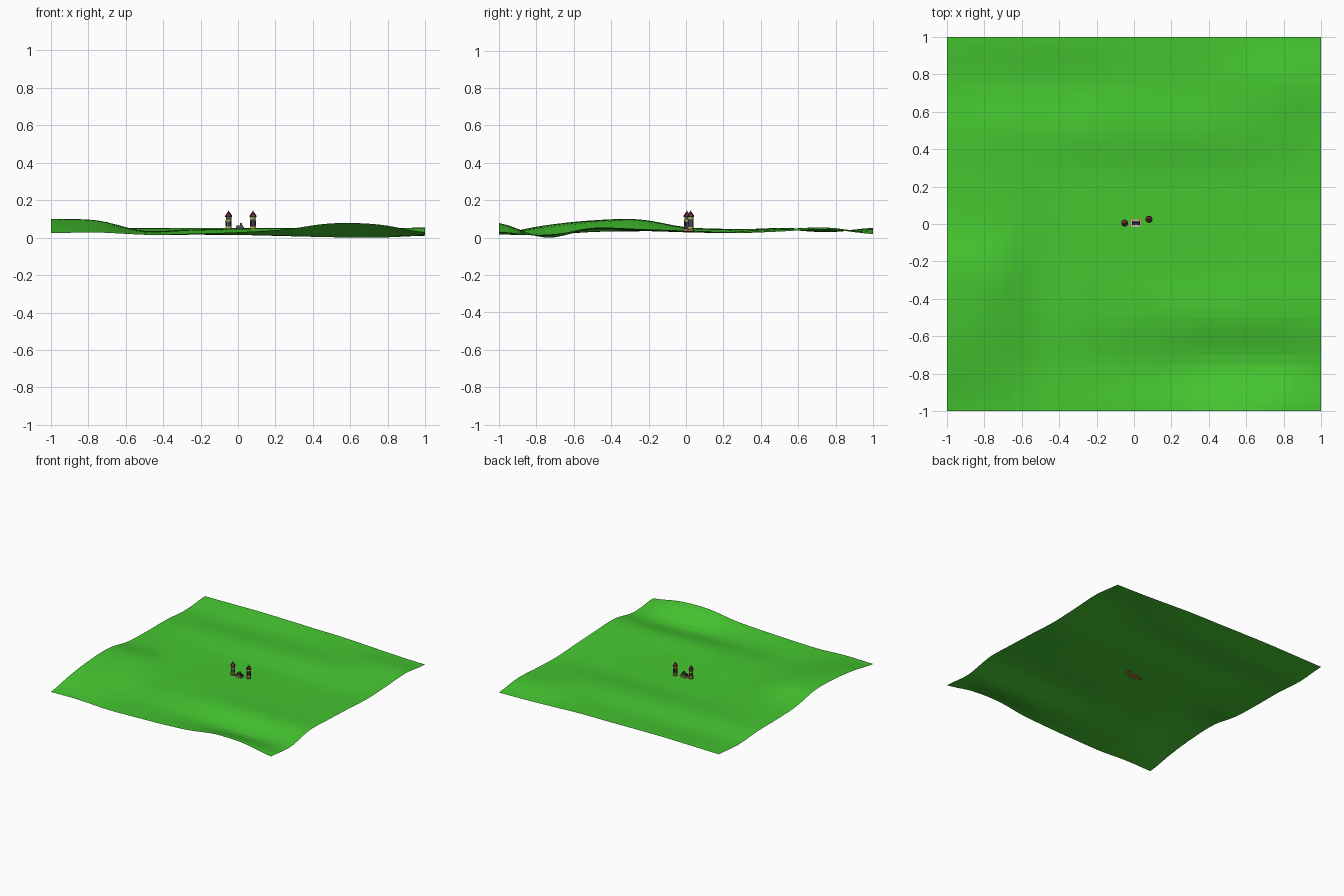
import bpy, bmesh, math
from mathutils import Vector

cube = bpy.data.objects.get("Cube")
if cube:
    bpy.data.objects.remove(cube, do_unlink=True)


def material(name, r, g, b):
    m = bpy.data.materials.new(name)
    m.use_nodes = True
    m.diffuse_color = (r, g, b, 1)
    m.node_tree.nodes["Principled BSDF"].inputs["Base Color"].default_value = (r, g, b, 1)
    return m


grass = material("grass_green", 0.06, 0.57, 0.03)
stone = material("dark_stone", 0.09, 0.09, 0.11)
pale = material("pale_grey", 0.55, 0.55, 0.5)
gold = material("gold", 0.65, 0.48, 0.04)
red = material("roof_red", 0.3, 0.04, 0.05)
dark = material("near_black", 0.02, 0.02, 0.035)
orange = material("orange_clay", 0.5, 0.16, 0.04)


def finish(name, bm, mat):
    me = bpy.data.meshes.new(name)
    bm.to_mesh(me)
    bm.free()
    me.materials.append(mat)
    ob = bpy.data.objects.new(name, me)
    bpy.context.collection.objects.link(ob)
    return ob


def box(name, centre, size, mat):
    bm = bmesh.new()
    bmesh.ops.create_cube(bm, size=1)
    for v in bm.verts:
        v.co = Vector(centre) + Vector(a * b for a, b in zip(v.co, size))
    return finish(name, bm, mat)


def tube(name, x, y, z0, z1, r0, r1, mat, sides=12):
    bm = bmesh.new()
    bmesh.ops.create_cone(bm, cap_ends=True, segments=sides,
                          radius1=r0, radius2=r1, depth=z1 - z0)
    bmesh.ops.translate(bm, verts=bm.verts, vec=(x, y, (z0 + z1) / 2))
    return finish(name, bm, mat)


# Rolling ground: coarse heights in thousandths, front row first
HEIGHTS = [
    [30, 33, 22, 27, 35, 50, 82, 76, 35],
    [72, 58, 22, 22, 20, 14, 8, 6, 16],
    [98, 87, 38, 45, 52, 55, 52, 52, 58],
    [103, 96, 42, 50, 48, 45, 42, 45, 52],
    [62, 58, 42, 44, 42, 40, 35, 36, 42],
    [52, 50, 44, 40, 38, 36, 32, 30, 30],
    [50, 55, 55, 58, 58, 58, 54, 48, 38],
    [35, 35, 36, 38, 42, 45, 50, 60, 50],
    [52, 55, 58, 56, 52, 50, 40, 30, 25],
]


def spline(values, t):
    i = min(int(t), len(values) - 2)
    f = t - i
    a, b, c, d = (values[max(0, min(len(values) - 1, i + k))] for k in (-1, 0, 1, 2))
    return b + f / 2 * (c - a + f * (2 * a - 5 * b + 4 * c - d + f * (3 * (b - c) + d - a)))


def ground(x, y):
    rows = [spline(row, (x + 1) * 4) for row in HEIGHTS]
    return spline(rows, (y + 1) * 4) / 1000


bm = bmesh.new()
bmesh.ops.create_grid(bm, x_segments=40, y_segments=40, size=1)
for v in bm.verts:
    v.co.z = ground(v.co.x, v.co.y)
lowest = min(v.co.z for v in bm.verts)
bmesh.ops.translate(bm, verts=bm.verts, vec=(0, 0, -lowest))
finish("ground", bm, grass)


# Round towers with bands, ribs and ribbed red roofs
def tower(side, x, y, band):
    base = ground(x, y) - lowest
    tube(side + "_tower_footing", x, y, base - 0.006, base + 0.006, 0.018, 0.018, orange)
    tube(side + "_tower_body", x, y, base, 0.112, 0.014, 0.014, stone)
    for n, z in enumerate((base + 0.018, band)):
        tube(f"{side}_tower_band_{n}", x, y, z - 0.004, z + 0.004, 0.016, 0.016, gold)
    tube(side + "_tower_ledge", x, y, 0.11, 0.115, 0.019, 0.019, dark)
    tube(side + "_tower_roof", x, y, 0.115, 0.136, 0.018, 0.004, red, 8)
    tube(side + "_tower_tip", x, y, 0.134, 0.146, 0.004, 0.002, gold, 6)
    for k in range(8):
        a = k * math.tau / 8
        cx, cy = x + 0.014 * math.cos(a), y + 0.014 * math.sin(a)
        rib = box(f"{side}_tower_rib_{k}", (0, 0, 0), (0.003, 0.003, 0.03), dark)
        rib.location = (cx, cy, 0.076)
        rib.rotation_euler.z = a
        spoke = box(f"{side}_roof_spoke_{k}", (0, 0, 0), (0.024, 0.002, 0.002), dark)
        spoke.location = (x + 0.011 * math.cos(a), y + 0.011 * math.sin(a), 0.1265)
        spoke.rotation_euler = (0, math.atan2(0.021, 0.014), a)


tower("right", -0.05, 0.005, 0.09)
tower("left", 0.08, 0.025, 0.103)

# Small building between the towers, set into the ground
hx, hy = 0.01, 0.005
floor = ground(hx, hy) - lowest
box("building_footing", (hx, hy, floor - 0.002), (0.056, 0.042, 0.012), orange)
box("building_terrace", (hx, hy, floor + 0.005), (0.05, 0.04, 0.006), pale)
box("building_hall", (hx, hy, floor + 0.016), (0.034, 0.02, 0.018), stone)
box("building_roof", (hx, hy, floor + 0.027), (0.04, 0.012, 0.004), dark)
box("building_turret", (hx + 0.006, hy, floor + 0.035), (0.01, 0.01, 0.014), stone)
for s in (-1, 1):
    box(f"building_gable_{s}", (hx + s * 0.02, hy, floor + 0.014), (0.004, 0.026, 0.014), dark)
    box(f"building_trim_{s}", (hx, hy + s * 0.018, floor + 0.009), (0.046, 0.003, 0.004), gold)
